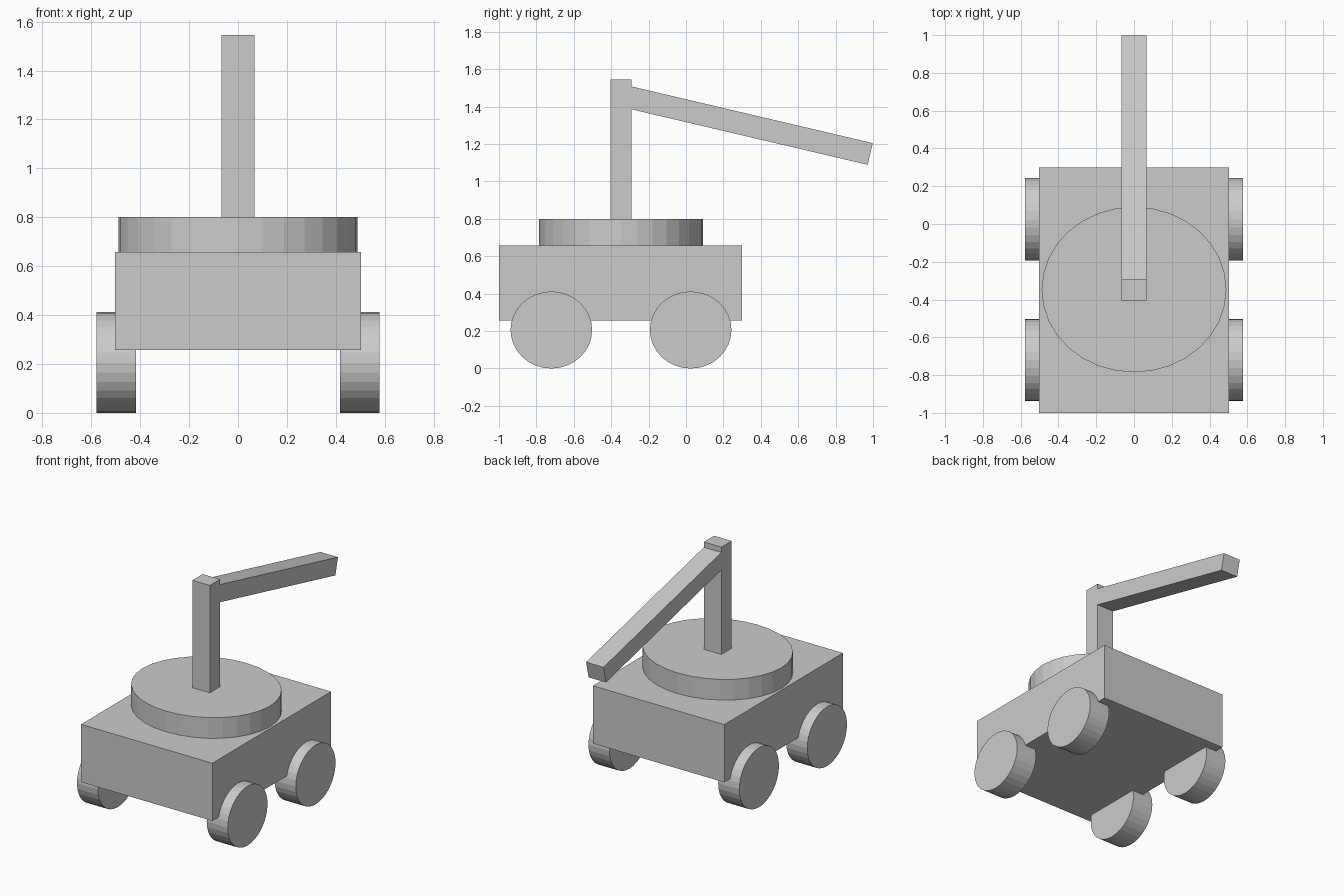
import bpy
from math import atan2, hypot, pi

if "Cube" in bpy.data.objects:
    bpy.data.objects.remove(bpy.data.objects["Cube"])


def box(name, centre, size, tilt=0.0):
    bpy.ops.mesh.primitive_cube_add(size=1, location=centre, rotation=(tilt, 0, 0))
    ob = bpy.context.object
    ob.name = name
    ob.scale = size
    return ob


def cylinder(name, centre, size, rotation=(0, 0, 0)):
    # 32-sided drum; size is given along its own axes
    bpy.ops.mesh.primitive_cylinder_add(vertices=32, radius=0.5, depth=1,
                                        location=centre, rotation=rotation)
    ob = bpy.context.object
    ob.name = name
    ob.scale = size
    return ob


# Chassis block
box("body", (0, -0.35, 0.457), (1.007, 1.30, 0.40))

# Slightly oval turntable
cylinder("turntable", (0, -0.347, 0.728), (0.978, 0.876, 0.145))

# Upright post
box("post", (0, -0.348, 1.172), (0.134, 0.113, 0.745))

# Boom sloping down and forward from inside the post
start, end = (-0.348, 1.460), (0.985, 1.147)
dy, dz = end[0] - start[0], end[1] - start[1]
box("boom", (0, (start[0] + end[0]) / 2, (start[1] + end[1]) / 2),
    (0.134, hypot(dy, dz), 0.119), atan2(dz, dy))

# Four wheels, partly sunk into the chassis
for side, sx in (("left", -1), ("right", 1)):
    for end_name, y in (("front", -0.72), ("back", 0.025)):
        cylinder(f"{end_name}_{side}_wheel", (sx * 0.4975, y, 0.206),
                 (0.412, 0.436, 0.161), (0, pi / 2, 0))
